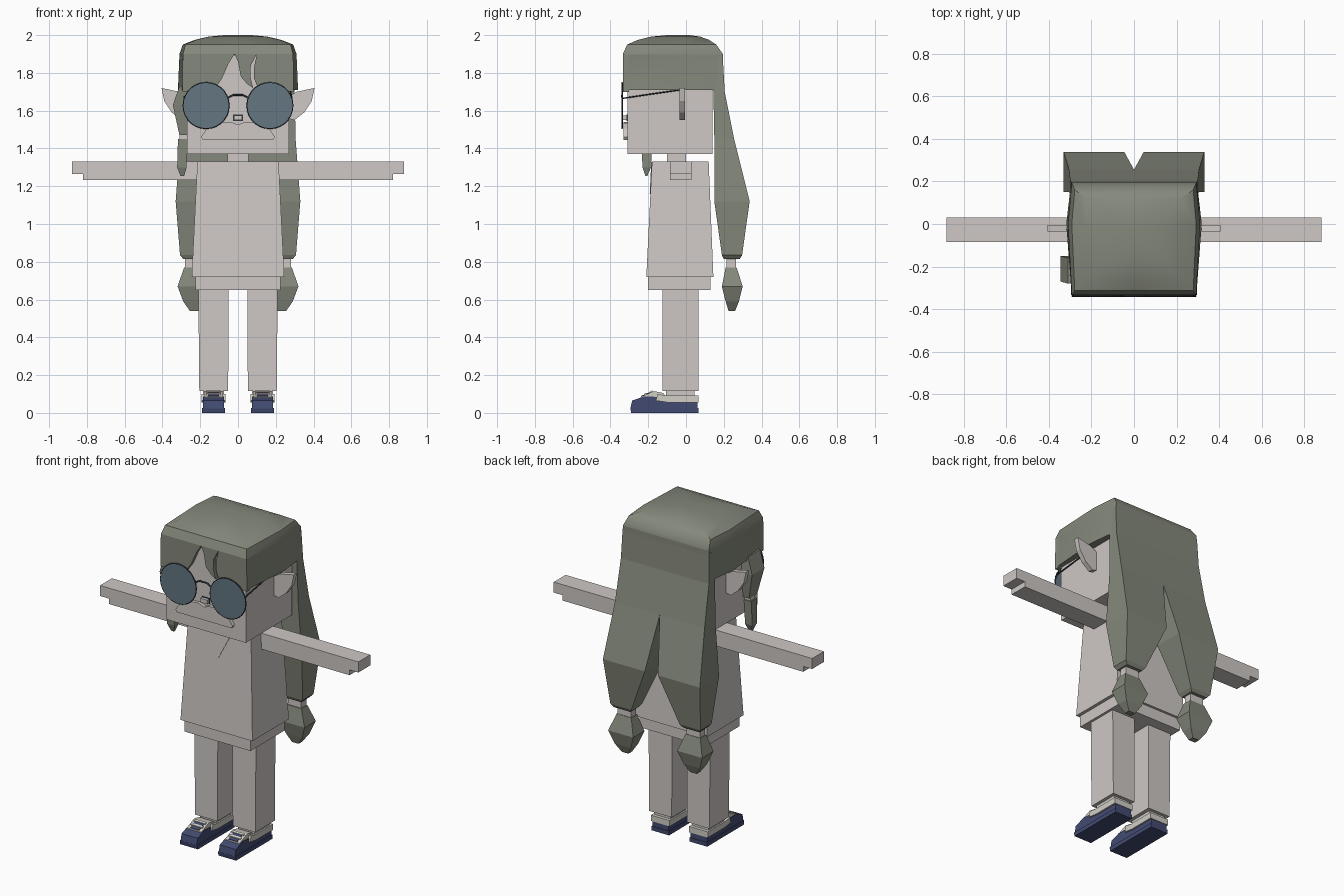
import bpy
import bmesh
from math import sin, cos, tau, radians

if "Cube" in bpy.data.objects:
    bpy.data.objects.remove(bpy.data.objects["Cube"])


def material(name, r, g, b):
    mat = bpy.data.materials.new(name)
    mat.use_nodes = True
    mat.diffuse_color = (r, g, b, 1)
    shader = next(n for n in mat.node_tree.nodes if n.type == 'BSDF_PRINCIPLED')
    shader.inputs["Base Color"].default_value = (r, g, b, 1)
    return mat


pale = material("pale skin and cloth", .62, .58, .555)
hair = material("grey green hair", .235, .25, .20)
glass = material("blue grey glass", .125, .18, .22)
wire = material("dark wire", .03, .04, .05)
navy = material("navy shoe", .055, .07, .165)
white = material("off white shoe", .64, .62, .56)


def loft(name, mat, rings, mirrored=False, smooth=False):
    """Bridge equal point rings and cap both ends."""
    bm = bmesh.new()
    loops = [[bm.verts.new(p) for p in ring] for ring in rings]
    for low, high in zip(loops, loops[1:]):
        for i in range(len(low)):
            j = (i + 1) % len(low)
            bm.faces.new((low[i], low[j], high[j], high[i]))
    bm.faces.new(loops[0][::-1])
    bm.faces.new(loops[-1])
    bmesh.ops.recalc_face_normals(bm, faces=bm.faces[:])
    mesh = bpy.data.meshes.new(name)
    bm.to_mesh(mesh)
    bm.free()
    mesh.materials.append(mat)
    obj = bpy.data.objects.new(name, mesh)
    bpy.context.collection.objects.link(obj)
    if mirrored:
        obj.modifiers.new("Mirror", 'MIRROR').use_mirror_merge = False
    if smooth:
        bpy.ops.object.select_all(action='DESELECT')
        obj.select_set(True)
        bpy.context.view_layer.objects.active = obj
        bpy.ops.object.shade_smooth_by_angle(angle=radians(35))
    return obj


def blocks(name, mat, *levels, mirrored=False):
    """Stack of rectangles, each given as x0, x1, y0, y1, z."""
    rings = [[(a, c, z), (b, c, z), (b, d, z), (a, d, z)] for a, b, c, d, z in levels]
    return loft(name, mat, rings, mirrored)


def plate(name, mat, outline, back, front, mirrored=False):
    """Outline in x and z, given thickness along y."""
    return loft(name, mat, [[(x, y, z) for x, z in outline] for y in (back, front)], mirrored)


def side_prism(name, mat, outline, x0, x1):
    """Outline in y and z, widened along x, with a mirrored twin."""
    return loft(name, mat, [[(x, y, z) for y, z in outline] for x in (x0, x1)], True)


def tube(name, mat, points, radius, cyclic=False):
    curve = bpy.data.curves.new(name, 'CURVE')
    curve.dimensions = '3D'
    curve.bevel_depth = radius
    curve.bevel_resolution = 1
    curve.use_fill_caps = True
    spline = curve.splines.new('POLY')
    spline.points.add(len(points) - 1)
    for point, co in zip(spline.points, points):
        point.co = (*co, 1)
    spline.use_cyclic_u = cyclic
    curve.materials.append(mat)
    bpy.context.collection.objects.link(bpy.data.objects.new(name, curve))


# Head, neck and ears
blocks("head", pale, (-.27, .27, -.31, .14, 1.37), (-.27, .27, -.31, .14, 1.9))
blocks("neck", pale, (-.055, .055, -.1, 0, 1.3), (-.055, .055, -.1, 0, 1.4))
plate("ears", pale, [(.26, 1.67), (.31, 1.7), (.405, 1.72), (.39, 1.65), (.35, 1.59),
                     (.3, 1.55), (.26, 1.56)], -.005, -.035, mirrored=True)

# Shirt, under layer and neckline
blocks("shirt", pale, (-.245, .245, -.21, .145, .72), (-.215, .215, -.18, .12, 1.33))
blocks("shirt_hem", pale, (-.225, .225, -.2, .13, .65), (-.225, .225, -.2, .13, .74))
loft("neckline", pale, [[(-.085, y, 1.327), (.085, y, 1.327), (0, y - .008, 1.16)]
                        for y in (-.178, -.184)])

# Arms with a stepped hand
blocks("arms", pale, (.2, .82, -.085, .03, 1.232), (.2, .82, -.085, .03, 1.33), mirrored=True)
blocks("hands", pale, (.82, .88, -.085, .03, 1.265), (.82, .88, -.085, .03, 1.33), mirrored=True)

# Legs and ankles
blocks("legs", pale, (.052, .205, -.125, .065, .115), (.05, .21, -.125, .065, .66), mirrored=True)
blocks("ankles", pale, (.075, .185, -.105, .045, .08), (.075, .185, -.105, .045, .12), mirrored=True)

# Shoes: sole, upper, toe cap, collar and laces
blocks("shoe_soles", navy, (.07, .19, -.29, .065, 0), (.07, .19, -.295, .065, .025), mirrored=True)
side_prism("shoe_sides", navy, [(-.295, .02), (-.285, .065), (-.22, .088), (-.16, .085),
                                (-.1, .058), (.062, .058), (.062, .02)], .075, .185)
side_prism("shoe_uppers", white, [(-.25, .04), (-.24, .085), (-.17, .115), (-.12, .105),
                                  (-.11, .09), (.06, .09), (.06, .04)], .08, .18)
side_prism("shoe_collars", white, [(-.16, .065), (-.15, .1), (-.11, .092), (.065, .092),
                                   (.065, .056), (-.1, .056)], .066, .194)
side_prism("shoe_tongues", navy, [(-.235, .08), (-.237, .09), (-.18, .115), (-.175, .1)], .1, .16)
for i in range(2):
    y, z = -.22 + i * .03, .096 + i * .012
    side_prism("shoe_laces", white, [(y, z), (y, z + .006), (y + .012, z + .011), (y + .012, z)],
               .09, .17)


# Hair cap: straight sides under a softly domed roof
def cap_ring(z, front, back, corner, middle, scale=1):
    outline = [(-corner, front), (0, front), (corner, front), (middle, 0), (corner, back),
               (0, back), (-corner, back), (-middle, 0)]
    return [(x * scale, y * scale - .03 * (1 - scale), z) for x, y in outline]


loft("hair_cap", hair, [
    cap_ring(1.71, -.304, .2, .295, .318),
    cap_ring(1.895, -.304, .195, .292, .31),
    cap_ring(1.9, -.334, .195, .292, .31),
    cap_ring(1.95, -.312, .16, .278, .292),
    cap_ring(1.975, -.31, .16, .278, .285, .8),
    cap_ring(1.992, -.31, .16, .278, .285, .55),
    cap_ring(2, -.31, .16, .278, .285, .25)], smooth=True)

# Fringe in three sections, parted over the forehead
fringe = {
    "fringe_right": [(-.292, 1.9), (-.018, 1.9), (-.05, 1.85), (-.085, 1.77), (-.12, 1.72),
                     (-.295, 1.7)],
    "fringe_middle": [(-.018, 1.9), (.1, 1.9), (.068, 1.84), (.065, 1.78), (.08, 1.72),
                      (.05, 1.74), (.015, 1.78), (0, 1.86)],
    "fringe_left": [(.1, 1.9), (.292, 1.9), (.295, 1.7), (.11, 1.71), (.085, 1.77), (.085, 1.83)],
}
for name, outline in fringe.items():
    plate(name, hair, outline, -.303, -.334)

# Long back hair, splitting into two tied strands
blocks("back_hair", hair,
       (0, .295, .12, .195, 1.88), (0, .3, .145, .205, 1.7), (0, .305, .15, .255, 1.45),
       (.045, .33, .15, .337, 1.12), (.165, .307, .19, .297, .835), (.18, .29, .2, .285, .815),
       mirrored=True)
blocks("hair_ties", pale, (.19, .28, .215, .265, .76), (.19, .28, .215, .265, .82), mirrored=True)
blocks("hair_tufts", hair, (.21, .255, .225, .26, .54), (.18, .29, .21, .28, .59),
       (.15, .32, .19, .3, .67), (.185, .285, .21, .268, .77), mirrored=True)

# Single tied lock beside the right cheek
blocks("side_lock", hair, (-.31, -.265, -.25, -.17, 1.47), (-.345, -.265, -.27, -.15, 1.63),
       (-.31, -.265, -.28, -.16, 1.73))
blocks("side_lock_tie", pale, (-.31, -.27, -.23, -.185, 1.44), (-.31, -.27, -.23, -.185, 1.475))
blocks("side_lock_end", hair, (-.305, -.285, -.215, -.205, 1.255), (-.322, -.272, -.23, -.185, 1.3),
       (-.318, -.27, -.238, -.18, 1.45))

# Round glasses
def circle(cx, y, cz, radius, count=28):
    return [(cx + radius * cos(tau * i / count), y, cz + radius * sin(tau * i / count))
            for i in range(count)]


for side, s in (("left", 1), ("right", -1)):
    loft(side + "_lens", glass, [circle(s * .169, y, 1.627, .12) for y in (-.336, -.341)])
    tube(side + "_lens_rim", wire, circle(s * .169, -.338, 1.627, .121), .004, cyclic=True)
    tube(side + "_temple", wire, [(s * .285, -.337, 1.665), (s * .28, -.17, 1.69),
                                  (s * .275, -.03, 1.71)], .004)
tube("glasses_bridge", wire, [(-.05, -.338, 1.67), (-.025, -.338, 1.683), (.025, -.338, 1.683),
                              (.05, -.338, 1.67)], .005)

# Nose and drooping moustache
blocks("nose", pale, (-.022, .022, -.333, -.3, 1.55), (-.022, .022, -.333, -.3, 1.575))
plate("nose_shadow", wire, [(-.026, 1.546), (.026, 1.546), (.026, 1.579), (-.026, 1.579)],
      -.305, -.314)
plate("moustache", pale, [(0, 1.525), (.035, 1.54), (.12, 1.535), (.165, 1.505), (.195, 1.46),
                          (.185, 1.445), (0, 1.445)], -.305, -.33, mirrored=True)
